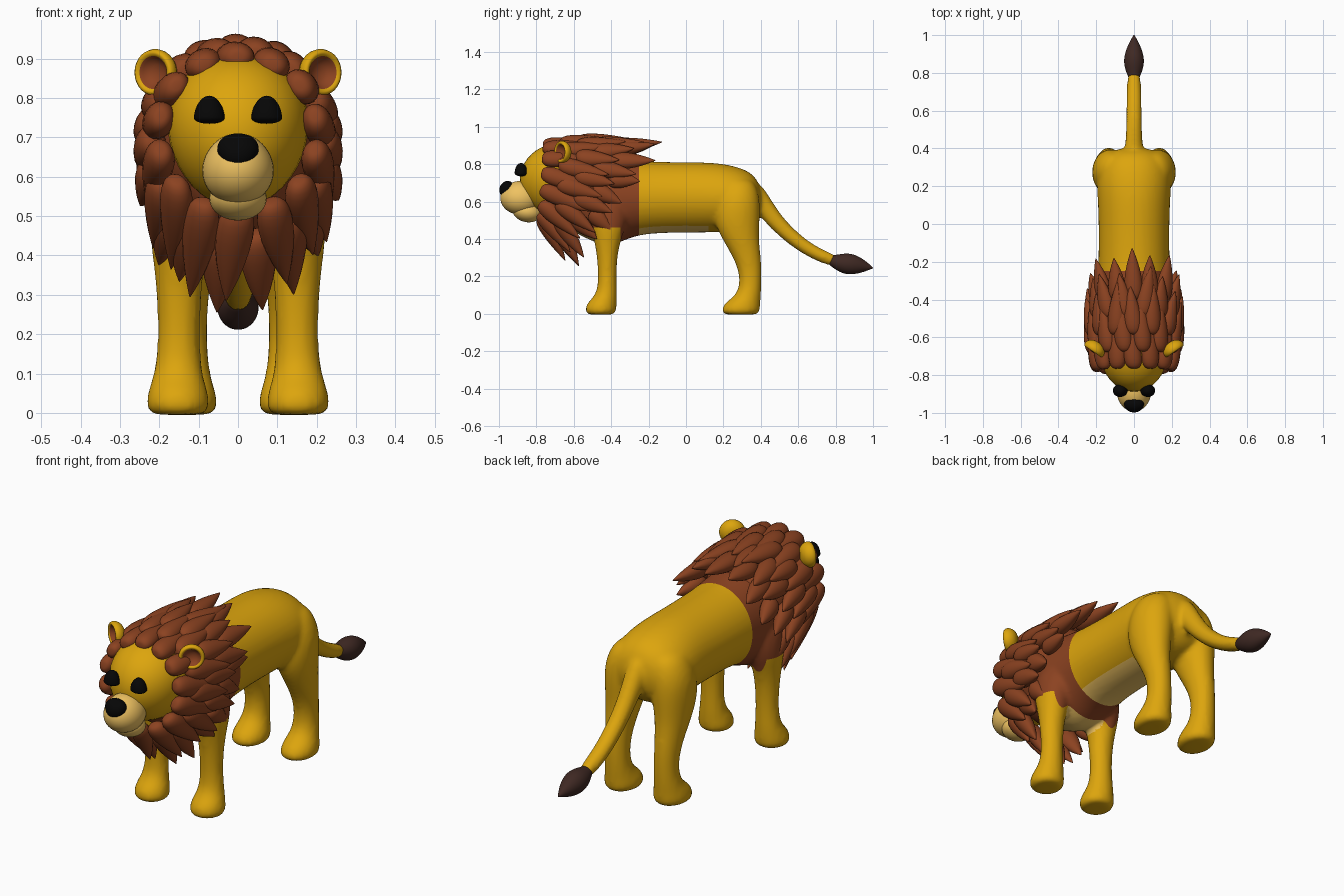
import bpy, bmesh, math, random
from mathutils import Vector, Matrix

if "Cube" in bpy.data.objects:
    bpy.data.objects.remove(bpy.data.objects["Cube"])

random.seed(4)
X, Y, Z = Vector((1, 0, 0)), Vector((0, 1, 0)), Vector((0, 0, 1))


def material(name, rgb):
    m = bpy.data.materials.new(name)
    m.diffuse_color = (*rgb, 1)
    m.use_nodes = True
    m.node_tree.nodes["Principled BSDF"].inputs["Base Color"].default_value = m.diffuse_color
    return m


GOLD = material("gold", (.72, .376, .004))
BROWN = material("brown", (.26, .055, .015))
TAN = material("tan", (.86, .54, .12))
DARK = material("dark_brown", (.05, .022, .017))
BLACK = material("black", (.002, .002, .002))


def finish(bm, name, mats, subsurf=0):
    bmesh.ops.recalc_face_normals(bm, faces=bm.faces)
    for f in bm.faces:
        f.smooth = True
    me = bpy.data.meshes.new(name)
    for m in mats:
        me.materials.append(m)
    bm.to_mesh(me)
    bm.free()
    ob = bpy.data.objects.new(name, me)
    bpy.context.collection.objects.link(ob)
    if subsurf:
        mod = ob.modifiers.new("subsurf", 'SUBSURF')
        mod.levels = mod.render_levels = subsurf
    return ob


def loft(bm, pts, radii, u=X, v=None, n=16):
    """Closed tube of elliptical sections; v defaults to the path's normal."""
    pts = [Vector(p) for p in pts]
    rings = []
    for i, (p, (a, b)) in enumerate(zip(pts, radii)):
        t = (pts[min(i + 1, len(pts) - 1)] - pts[max(i - 1, 0)]).normalized()
        w = v or t.cross(u).normalized()
        rings.append([bm.verts.new(p + u * a * math.cos(k * math.tau / n)
                                   + w * b * math.sin(k * math.tau / n)) for k in range(n)])
    for r, s in zip(rings, rings[1:]):
        for k in range(n):
            bm.faces.new((r[k], r[(k + 1) % n], s[(k + 1) % n], s[k]))
    for r, p in ((rings[0], pts[0]), (rings[-1], pts[-1])):
        c = bm.verts.new(p)
        for k in range(n):
            bm.faces.new((c, r[k], r[(k + 1) % n]))


def ellipsoid(name, loc, size, mat, tilt=0, taper=0, flat=1):
    """Ellipsoid; taper narrows it towards the bottom, flat squashes the lower half."""
    bm = bmesh.new()
    bmesh.ops.create_uvsphere(bm, u_segments=32, v_segments=20, radius=1)
    for v in bm.verts:
        v.co.x *= 1 + taper * v.co.z
        if v.co.z < 0:
            v.co.z *= flat
    bm.transform(Matrix.Translation(loc) @ Matrix.Rotation(tilt, 4, 'X') @ Matrix.Diagonal((*size, 1)))
    return finish(bm, name, [mat])


# Body, legs and tail: lofts fused into one smooth skin
bm = bmesh.new()
torso = [(-.72, .66, .13, .15), (-.60, .64, .185, .21), (-.44, .60, .205, .25), (-.35, .61, .20, .235),
         (-.25, .622, .193, .196), (0, .622, .19, .192), (.15, .622, .198, .192), (.27, .615, .203, .178),
         (.36, .61, .168, .145), (.40, .61, .09, .07)]
loft(bm, [(0, y, z) for y, z, a, b in torso], [(a, b) for y, z, a, b in torso], v=Z)
front_leg = [(.62, .12, -.42, .09, .11), (.5, .145, -.415, .085, .11), (.4, .15, -.42, .069, .073),
             (.3, .15, -.422, .057, .054), (.18, .15, -.42, .053, .049), (.1, .152, -.425, .062, .057),
             (.06, .153, -.45, .076, .081), (.02, .152, -.456, .084, .086), (-.005, .152, -.456, .075, .078)]
back_leg = [(.72, .10, .28, .07, .085), (.62, .12, .278, .106, .122), (.5, .13, .27, .094, .127),
            (.4, .135, .29, .076, .1), (.28, .135, .335, .059, .07), (.18, .133, .348, .055, .058),
            (.1, .134, .336, .063, .066), (.06, .134, .302, .077, .097), (.02, .134, .292, .086, .106),
            (-.005, .134, .292, .075, .097)]
for leg in (front_leg, back_leg):
    for s in (-1, 1):
        loft(bm, [(s * x, y, z) for z, x, y, a, b in leg], [(a, b) for z, x, y, a, b in leg], v=Y)
loft(bm, [(0, .34, .67), (0, .42, .57), (0, .5, .467), (0, .6, .380), (0, .7, .317), (0, .80, .280)],
     [(.06, .07), (.047, .052), (.043, .044), (.042, .039), (.04, .036), (.036, .034)])
body = finish(bm, "body", [], 2)
mod = body.modifiers.new("fuse", 'REMESH')
mod.mode, mod.voxel_size = 'VOXEL', .012
mod = body.modifiers.new("soften", 'SMOOTH')
mod.factor, mod.iterations = .5, 6
skin = bpy.data.meshes.new_from_object(body.evaluated_get(bpy.context.evaluated_depsgraph_get()))
body.modifiers.clear()
skin.materials.clear()
for m in (GOLD, BROWN, TAN):
    skin.materials.append(m)

# Coat colours: brown shoulders, tan belly and chest, cut along clean lines
bm = bmesh.new()
bm.from_mesh(skin)
for co, no in (((0, -.25, 0), Y), ((0, -.35, 0), Y), ((0, .12, 0), Y), ((0, 0, .46), Z),
               ((.11, 0, 0), X), ((-.11, 0, 0), X)):
    bmesh.ops.bisect_plane(bm, geom=bm.verts[:] + bm.edges[:] + bm.faces[:], plane_co=co, plane_no=no)
for f in bm.faces:
    f.smooth = True
    c = f.calc_center_median()
    under = abs(c.x) < .11 and c.z < .52 and f.normal.z < -.3
    f.material_index = 0
    if c.y < -.25 and (c.z > .46 or c.y > -.35):
        f.material_index = 1
    elif under and c.z > .33 and c.y < .12:
        f.material_index = 2
bm.to_mesh(skin)
bm.free()
body.data = skin

# Tail tuft
bm = bmesh.new()
loft(bm, [(0, .765, .29), (0, .79, .282), (0, .83, .272), (0, .88, .265), (0, .94, .256), (0, 1.0, .245)],
     [(.025, .025), (.036, .034), (.052, .052), (.056, .06), (.037, .04), (.003, .003)])
finish(bm, "tail_tuft", [DARK], 2)

# Head and face
ellipsoid("head", (0, -.68, .715), (.178, .208, .195), GOLD, taper=.1)
ellipsoid("muzzle", (0, -.885, .62), (.091, .108, .09), TAN, taper=-.05)
ellipsoid("lower_jaw", (0, -.85, .545), (.073, .078, .055), TAN, -.2)
ellipsoid("nose", (0, -.957, .665), (.052, .04, .046), BLACK, -.35, taper=.15)
for s in (-1, 1):
    ellipsoid("eye", (s * .073, -.882, .752), (.039, .034, .054), BLACK, taper=-.1, flat=.32)

# Ears: cups with a brown lining, turned forward and outward
profile = [(0, .04), (.035, .036), (.055, .018), (.063, -.005), (.054, -.022), (.042, -.016), (.032, .004), (0, .014)]
for s in (-1, 1):
    bm = bmesh.new()
    n = 28
    rings = [[bm.verts.new((r * math.cos(k * math.tau / n), y, r * math.sin(k * math.tau / n)))
              for k in range(n)] for r, y in profile]
    for i, (p, q) in enumerate(zip(rings, rings[1:])):
        for k in range(n):
            f = bm.faces.new((p[k], p[(k + 1) % n], q[(k + 1) % n], q[k]))
            f.material_index = 1 if i >= 5 else 0
    bmesh.ops.remove_doubles(bm, verts=bm.verts, dist=1e-5)
    bm.transform(Matrix.Translation((s * .208, -.66, .865)) @ Matrix.Rotation(s * .6, 4, 'Z'))
    finish(bm, "ear", [GOLD, BROWN], 1)

# Mane: a core with staggered rings of pointed locks swept back and down
ellipsoid("mane_core", (0, -.53, .69), (.21, .235, .225), BROWN)
bm = bmesh.new()
shape = [(0, .4), (.05, .78), (.2, 1), (.45, .92), (.75, .55), (1, .03)]
COUNT = 14
for ring, (radius, lowest) in enumerate([(.182, 1), (.198, 1), (.202, .9), (.193, .8), (.18, .5)]):
    for i in range(COUNT):
        a = (i + ring % 2 * .5) * math.tau / COUNT
        down = (1 - math.cos(a)) / 2
        if down > lowest:
            continue
        out = Vector((math.sin(a), 0, math.cos(a)))
        base = Vector((1.1 * radius * out.x, -.765 + .09 * ring - .02 * down,
                       .722 + radius * out.z - .02 * down - .05 * ring * down ** 2))
        way = Vector((.10 * out.x * (1 - down), 1 - .4 * down, -.03 - .8 * down ** 1.6)).normalized()
        length = (.26 + .03 * down - .06 * down * ring) * random.uniform(.9, 1.12)
        side = way.cross(out).normalized()
        lift = side.cross(way).normalized()
        way = (way + side * random.uniform(-.13, .13)).normalized()
        pts = [base + way * length * t + lift * .025 * t * t for t, r in shape]
        loft(bm, pts, [(.054 * r, .044 * r) for t, r in shape], side, lift, 10)
finish(bm, "mane_locks", [BROWN], 1)
